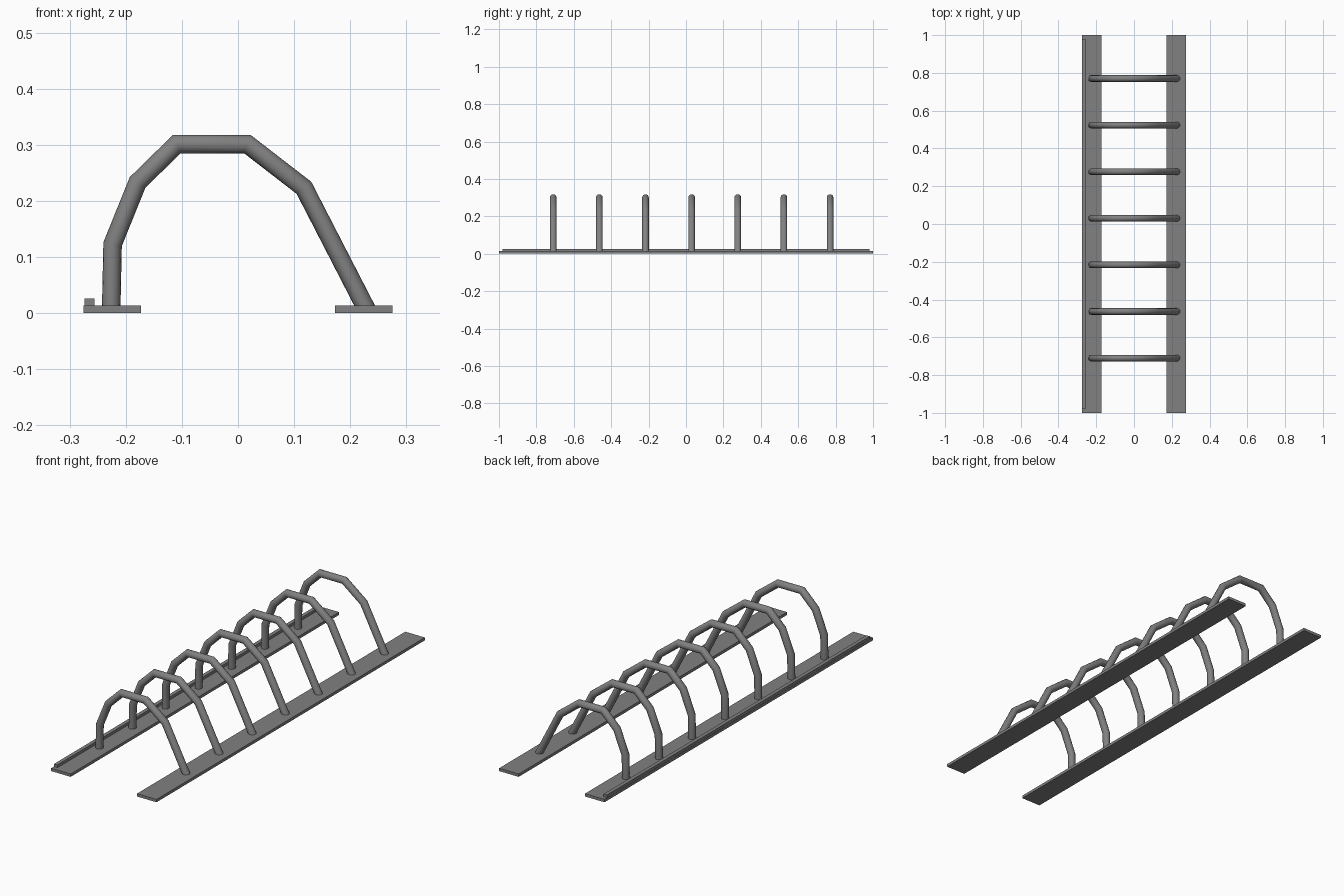
import bpy, bmesh, math
from mathutils import Vector

if "Cube" in bpy.data.objects:
    bpy.data.objects.remove(bpy.data.objects["Cube"])

PLATE_TOP = 0.0135
TUBE_R = 0.0165      # tube radius in the hoop's plane
TUBE_RY = 0.0175     # tube radius across it
SIDES = 16
# hoop centre line in the x-z plane, left foot to right foot
PATH = [(-0.226, 0.008), (-0.2235, 0.123), (-0.179, 0.233), (-0.109, 0.3015),
        (0.0165, 0.3015), (0.1175, 0.2235), (0.2285, 0.008)]

# dark grey painted steel
steel = bpy.data.materials.new("dark_steel")
steel.diffuse_color = (0.22, 0.22, 0.22, 1)
steel.use_nodes = True
steel.node_tree.nodes["Principled BSDF"].inputs["Base Color"].default_value = steel.diffuse_color


def box(name, x0, x1, y0, y1, z0, z1):
    bm = bmesh.new()
    bmesh.ops.create_cube(bm, size=1)
    for v in bm.verts:
        v.co = ((x0 + x1) / 2 + v.co.x * (x1 - x0),
                (y0 + y1) / 2 + v.co.y * (y1 - y0),
                (z0 + z1) / 2 + v.co.z * (z1 - z0))
    mesh = bpy.data.meshes.new(name)
    bm.to_mesh(mesh)
    bm.free()
    mesh.materials.append(steel)
    obj = bpy.data.objects.new(name, mesh)
    bpy.context.collection.objects.link(obj)


def hoop_mesh():
    """Round tube swept along PATH with mitred bends and level feet."""
    pts = [Vector(p) for p in PATH]
    dirs = [(b - a).normalized() for a, b in zip(pts, pts[1:])]
    normals = [Vector((-d.y, d.x)) for d in dirs]
    bm = bmesh.new()
    rings = []
    for i, p in enumerate(pts):
        if i == 0:
            m, n = Vector((-1, 0)), normals[0]
        elif i == len(pts) - 1:
            m, n = Vector((1, 0)), normals[-1]
        else:
            m, n = (normals[i - 1] + normals[i]).normalized(), normals[i]
        m = m / m.dot(n)
        ring = []
        for k in range(SIDES):
            a = 2 * math.pi * k / SIDES
            q = p + m * TUBE_R * math.cos(a)
            ring.append(bm.verts.new((q.x, TUBE_RY * math.sin(a), q.y)))
        rings.append(ring)
    for r0, r1 in zip(rings, rings[1:]):
        for k in range(SIDES):
            j = (k + 1) % SIDES
            bm.faces.new((r0[k], r0[j], r1[j], r1[k])).smooth = True
    # flat feet, sunk into the plates
    for ring in (rings[0], rings[-1]):
        foot = bm.faces.new(ring)
        for e in foot.edges:
            e.smooth = False
    bmesh.ops.recalc_face_normals(bm, faces=bm.faces)
    mesh = bpy.data.meshes.new("hoop")
    bm.to_mesh(mesh)
    bm.free()
    mesh.materials.append(steel)
    return mesh


# base plates
box("left_base_plate", -0.275, -0.173, -1, 1, 0, PLATE_TOP)
box("right_base_plate", 0.173, 0.275, -1, 1, 0, PLATE_TOP)

# raised rail along the left plate's outer edge
box("edge_rail", -0.274, -0.256, -0.98, 0.98, PLATE_TOP - 0.002, 0.0265)

# row of seven wheel hoops
mesh = hoop_mesh()
for i in range(7):
    hoop = bpy.data.objects.new(f"hoop_{i + 1}", mesh)
    hoop.location.y = -0.71 + i * 0.2467
    bpy.context.collection.objects.link(hoop)
